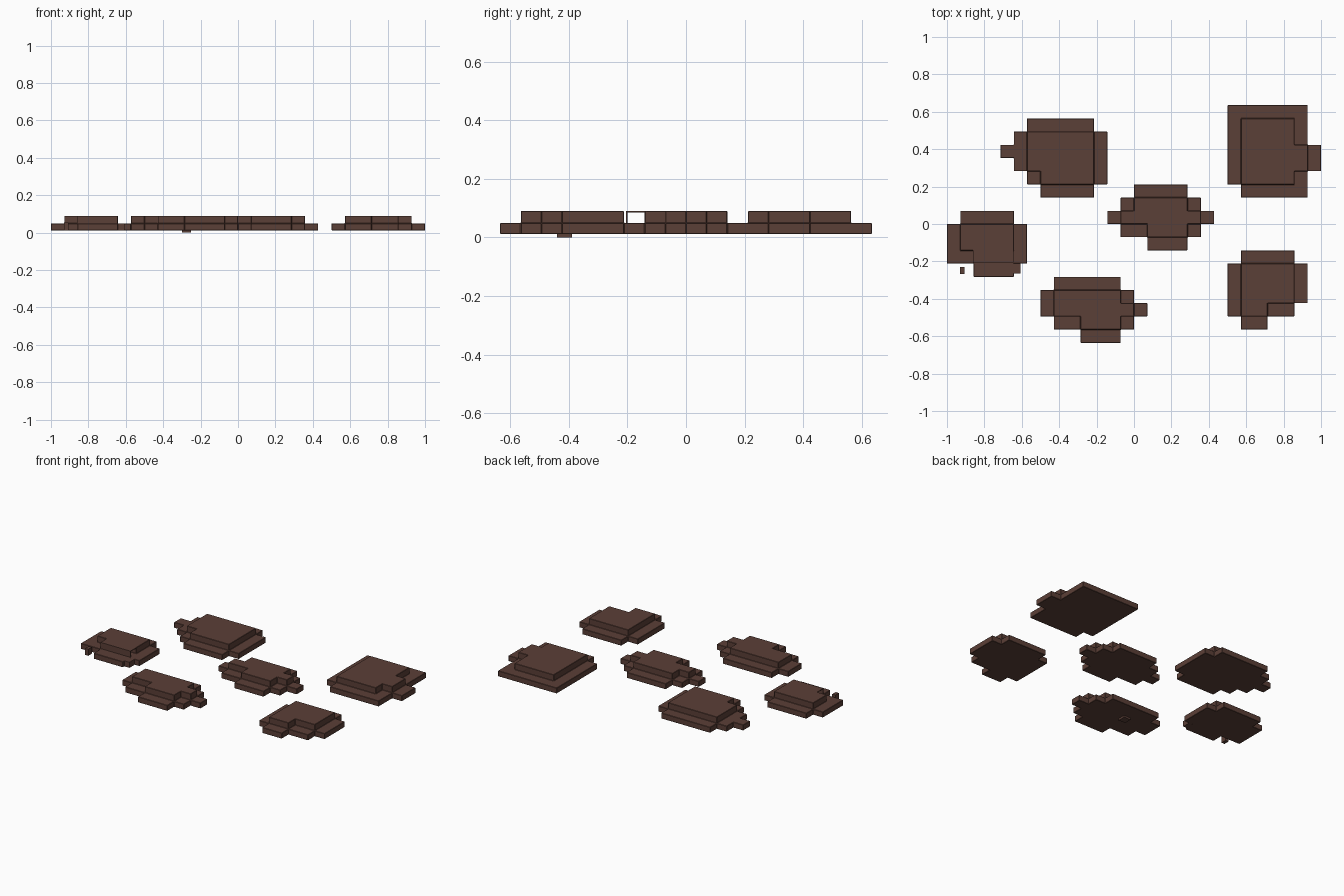
import bpy
import bmesh

if "Cube" in bpy.data.objects:
    bpy.data.objects.remove(bpy.data.objects["Cube"], do_unlink=True)

STEP_X, STEP_Y = 2 / 28, 1.27 / 18
LEVELS = (0.012, 0.049, 0.09)

earth = bpy.data.materials.new("dark_brown_earth")
earth.use_nodes = True
colour = (0.105, 0.05, 0.038, 1)
earth.diffuse_color = colour
bsdf = next(n for n in earth.node_tree.nodes if n.type == "BSDF_PRINCIPLED")
bsdf.inputs["Base Color"].default_value = colour
bsdf.inputs["Roughness"].default_value = 0.9


def finish(bm, name):
    mesh = bpy.data.meshes.new(name)
    bm.normal_update()
    bm.to_mesh(mesh)
    bm.free()
    mesh.materials.append(earth)
    obj = bpy.data.objects.new(name, mesh)
    bpy.context.collection.objects.link(obj)
    return obj


def box(name, x0, x1, y0, y1, z0, z1):
    bm = bmesh.new()
    bmesh.ops.create_cube(bm, size=1)
    for v in bm.verts:
        v.co = (x1 if v.co.x > 0 else x0,
                y1 if v.co.y > 0 else y0,
                z1 if v.co.z > 0 else z0)
    return finish(bm, name)


def slab(name, col, row, plan):
    """Stepped slab: 'o' is a low rim cell, '#' a full height cell."""
    cells = {(c, -r, layer)
             for r, line in enumerate(plan)
             for c, mark in enumerate(line)
             for layer in range({".": 0, "o": 1, "#": 2}[mark])}
    bm = bmesh.new()
    for cell in cells:
        for axis in range(3):
            for side in (0, 1):
                beside = list(cell)
                beside[axis] += 2 * side - 1
                if tuple(beside) in cells:
                    continue
                # Only the exposed walls of each cell are built
                ring = []
                for u, v in ((0, 0), (1, 0), (1, 1), (0, 1)):
                    p = list(cell)
                    p[axis] += side
                    p[(axis + 1) % 3] += u
                    p[(axis + 2) % 3] += v
                    ring.append(bm.verts.new((
                        -1 + (col + p[0]) * STEP_X,
                        0.635 + (p[1] - 1 - row) * STEP_Y,
                        LEVELS[p[2]])))
                bm.faces.new(ring if side else ring[::-1])
    bmesh.ops.remove_doubles(bm, verts=bm.verts, dist=0.0005)
    bmesh.ops.dissolve_limit(bm, angle_limit=0.02, verts=bm.verts, edges=bm.edges)
    obj = finish(bm, name)
    bevel = obj.modifiers.new("worn_edges", "BEVEL")
    bevel.width = 0.002
    bevel.segments = 1
    return obj


# Six separate stepped slabs
slab("back_right_slab", 4, 1, [
    "..ooooo.",
    ".o#####o",
    "oo#####o",
    ".o#####o",
    "..o####o",
    "...oooo."])
slab("back_left_slab", 21, 0, [
    "oooooo.",
    "o####o.",
    "o####o.",
    "o#####o",
    "o#####o",
    "o####o.",
    ".ooooo."])
slab("centre_slab", 12, 6, [
    "..oooo..",
    ".o####o.",
    "o######o",
    ".oo###o.",
    "...ooo.."])
slab("right_slab", 0, 8, [
    ".oooo.",
    "o####o",
    "o####o",
    "oooooo",
    "..ooo."])
slab("front_slab", 7, 13, [
    ".ooooo..",
    "o#####o.",
    "o######o",
    ".oo###o.",
    "...ooo.."])
slab("front_left_slab", 21, 11, [
    ".oooo.",
    "o####o",
    "o####o",
    "o####o",
    "o##oo.",
    ".oo..."])

# Hollow front lip of the right slab, its loose corner and stray post
box("lip_roof", -0.86, -0.643, -0.2, -0.135, 0.086, 0.09)
box("lip_wall", -0.86, -0.643, -0.205, -0.2, 0.048, 0.09)
box("rim_corner", -0.645, -0.607, -0.265, -0.21, 0.012, 0.049)
box("stray_post", -0.93, -0.907, -0.266, -0.23, 0.012, 0.055)

# Small chip under the front slab
box("under_chip", -0.3, -0.25, -0.44, -0.39, 0.0, 0.013)
